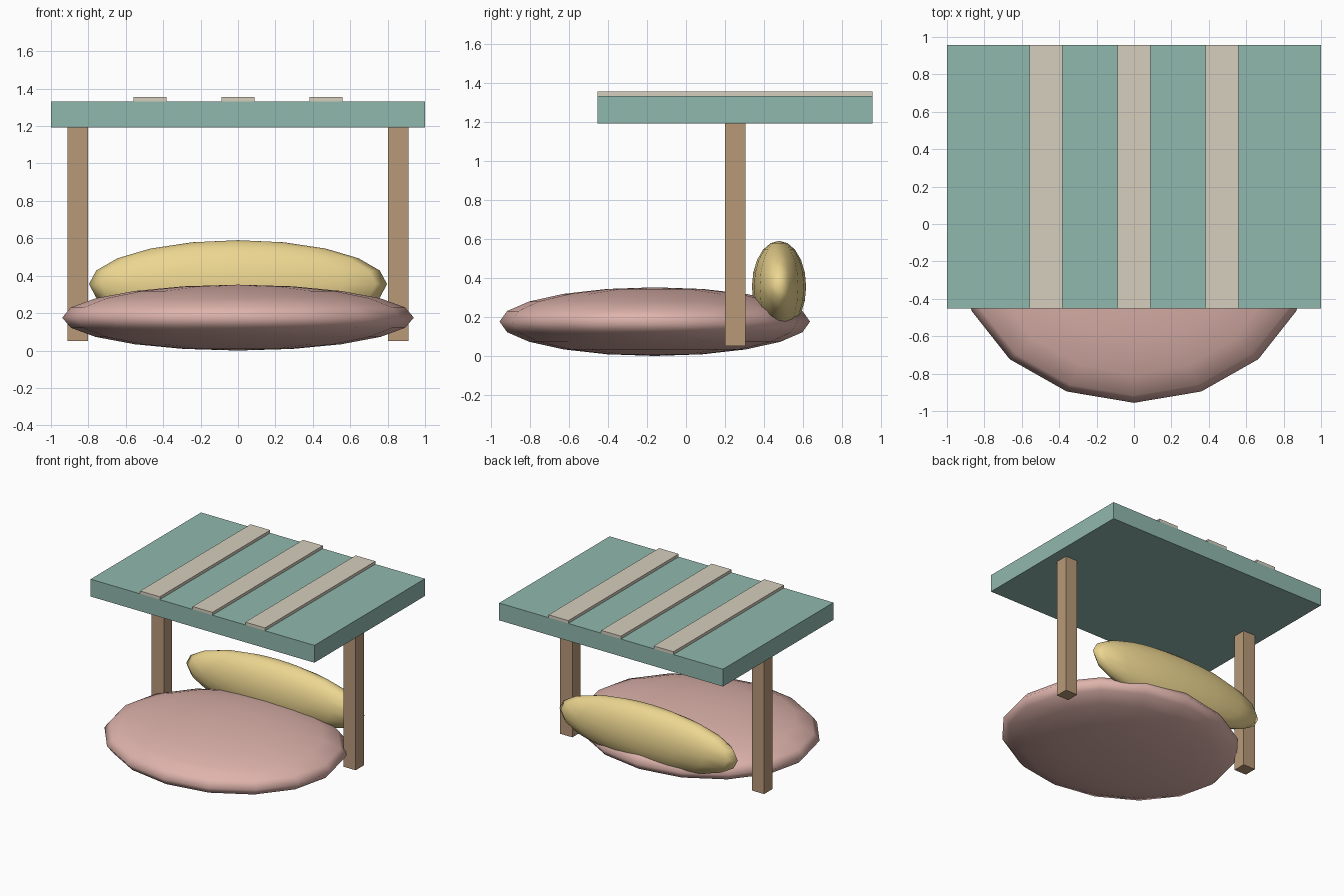
import bpy

if "Cube" in bpy.data.objects:
    bpy.data.objects.remove(bpy.data.objects["Cube"])


def material(name, rgb):
    m = bpy.data.materials.new(name)
    m.diffuse_color = (*rgb, 1)
    m.use_nodes = True
    m.node_tree.nodes["Principled BSDF"].inputs["Base Color"].default_value = m.diffuse_color
    return m


TEAL = material("teal", (0.28, 0.48, 0.42))
CREAM = material("cream", (0.67, 0.62, 0.51))
WOOD = material("wood", (0.48, 0.32, 0.19))
PINK = material("pink", (0.73, 0.45, 0.41))
YELLOW = material("yellow", (0.84, 0.67, 0.28))


def box(name, x, y, z, mat):
    """Box given as (min, max) along each axis."""
    spans = (x, y, z)
    bpy.ops.mesh.primitive_cube_add(size=1, location=[(a + b) / 2 for a, b in spans])
    ob = bpy.context.object
    ob.name = name
    ob.scale = [b - a for a, b in spans]
    bpy.ops.object.transform_apply(location=False, rotation=False, scale=True)
    ob.data.materials.append(mat)


def cushion(name, centre, radii, mat):
    """Smooth low-poly ellipsoid."""
    bpy.ops.mesh.primitive_uv_sphere_add(segments=16, ring_count=10, radius=1, location=centre)
    ob = bpy.context.object
    ob.name = name
    ob.scale = radii
    bpy.ops.object.transform_apply(location=False, rotation=False, scale=True)
    bpy.ops.object.shade_smooth()
    ob.data.materials.append(mat)


# Cushions
cushion("seat_cushion", (0, -0.16, 0.176), (0.94, 0.796, 0.176), PINK)
cushion("back_cushion", (0, 0.477, 0.355), (0.797, 0.139, 0.235), YELLOW)

# Canopy with raised stripes
DEPTH = (-0.453, 0.957)
box("canopy", (-1, 1), DEPTH, (1.192, 1.332), TEAL)
for i, x in enumerate((-0.47, 0, 0.47)):
    box(f"canopy_stripe_{i + 1}", (x - 0.088, x + 0.088), DEPTH, (1.332, 1.355), CREAM)

# Posts
for side, x in (("left", -0.857), ("right", 0.857)):
    box(f"{side}_post", (x - 0.054, x + 0.054), (0.2, 0.304), (0.05, 1.192), WOOD)
